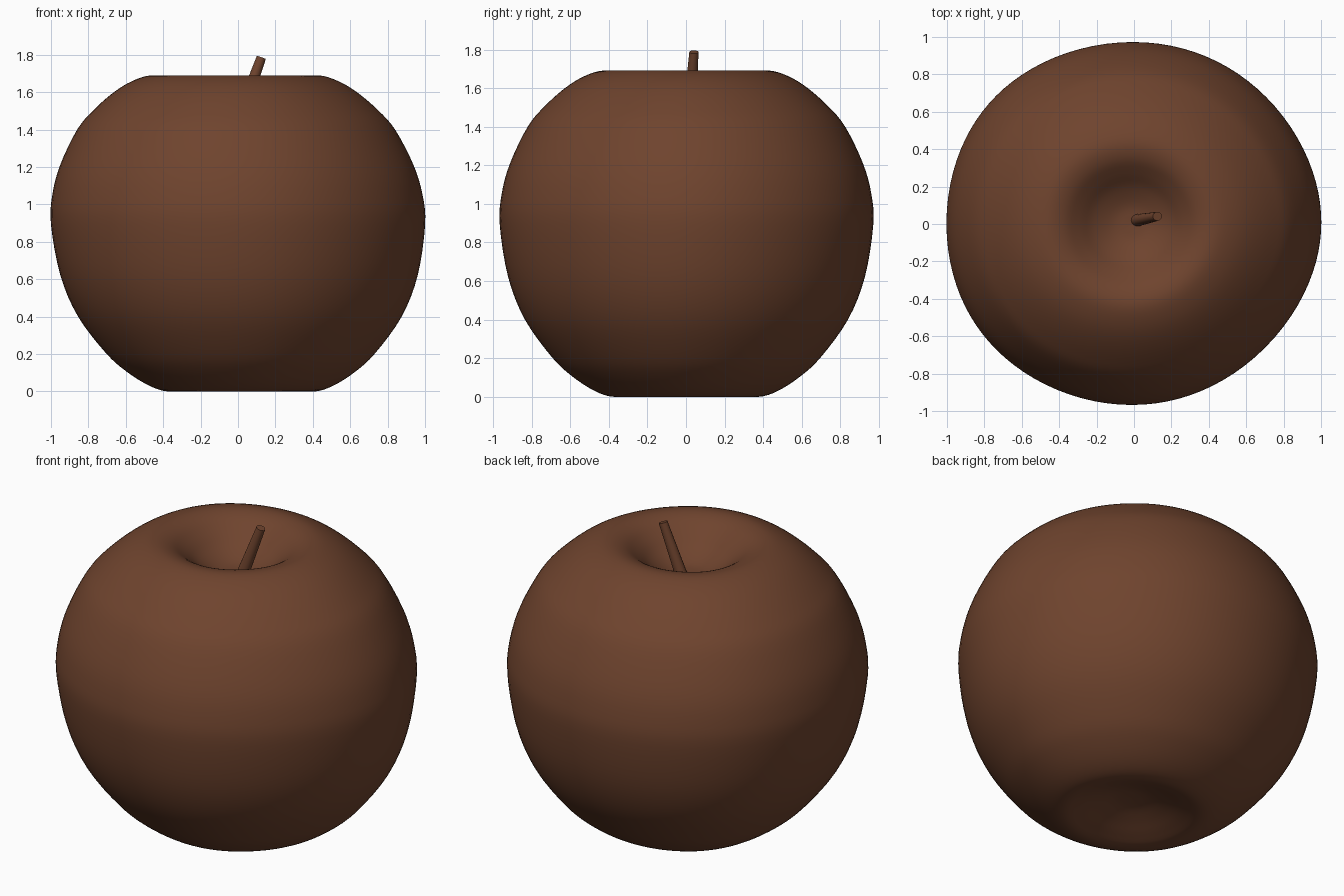
import bpy, bmesh, math
from mathutils import Vector

if "Cube" in bpy.data.objects:
    bpy.data.objects.remove(bpy.data.objects["Cube"], do_unlink=True)

# One warm brown for the whole fruit
COLOUR = (0.158, 0.057, 0.027, 1)
brown = bpy.data.materials.new("warm_brown")
brown.use_nodes = True
brown.diffuse_color = COLOUR
brown.node_tree.nodes["Principled BSDF"].inputs["Base Color"].default_value = COLOUR


def smooth_path(points, steps):
    """Catmull-Rom curve through the given points."""
    pts = [Vector(p) for p in points]
    pts = [2 * pts[0] - pts[1]] + pts + [2 * pts[-1] - pts[-2]]
    path = []
    for a, b, c, d in zip(pts, pts[1:], pts[2:], pts[3:]):
        for i in range(steps):
            t = i / steps
            path.append(0.5 * (2 * b + (c - a) * t + (2 * a - 5 * b + 4 * c - d) * t ** 2
                               + (3 * b - a - 3 * c + d) * t ** 3))
    return path + [pts[-2]]


def loft(name, rings, sharp_angle):
    """Skin a stack of rings, listed bottom to top, and cap both ends."""
    bm = bmesh.new()
    loops = [[bm.verts.new(p) for p in ring] for ring in rings]
    n = len(loops[0])
    for low, high in zip(loops, loops[1:]):
        for i in range(n):
            j = (i + 1) % n
            bm.faces.new((low[i], low[j], high[j], high[i]))
    bm.faces.new(loops[0][::-1])
    bm.faces.new(loops[-1])
    bmesh.ops.recalc_face_normals(bm, faces=bm.faces)
    mesh = bpy.data.meshes.new(name)
    bm.to_mesh(mesh)
    bm.free()
    mesh.materials.append(brown)
    obj = bpy.data.objects.new(name, mesh)
    bpy.context.collection.objects.link(obj)
    bpy.ops.object.select_all(action="DESELECT")
    obj.select_set(True)
    bpy.context.view_layer.objects.active = obj
    bpy.ops.object.shade_smooth_by_angle(angle=math.radians(sharp_angle))


def angles(n):
    return [2 * math.pi * i / n for i in range(n)]


# Fruit body: radius and height from the bottom hollow round to the top hollow
PROFILE = [(0.005, 0.09), (0.1, 0.083), (0.2, 0.055), (0.3, 0.02), (0.39, 0.0),
           (0.49, 0.03), (0.61, 0.105), (0.72, 0.205), (0.865, 0.4), (0.955, 0.62),
           (1.0, 0.89), (0.99, 1.05), (0.945, 1.21), (0.85, 1.4), (0.76, 1.505),
           (0.65, 1.6), (0.55, 1.66), (0.45, 1.69), (0.36, 1.673), (0.28, 1.62),
           (0.2, 1.557), (0.1, 1.51), (0.005, 1.5)]

# Gentle irregular lobes of the outline: (waves round, cosine part, sine part)
LOBES = [(1, -0.01, 0.006), (2, 0.016, 0.0015), (3, 0.006, 0.002), (5, 0.004, -0.0013)]


def outline_point(a):
    """Point where the lobed outline touches the line facing direction a."""
    reach, slide = 0.984, 0
    for k, c, s in LOBES:
        reach += c * math.cos(k * a) + s * math.sin(k * a)
        slide += k * (s * math.cos(k * a) - c * math.sin(k * a))
    return (reach * math.cos(a) - slide * math.sin(a),
            reach * math.sin(a) + slide * math.cos(a))


OUTLINE = [outline_point(a) for a in angles(96)]


def body_ring(radius, height):
    lean = -0.02 * (height - 0.9)
    return [(radius * x + lean, radius * y, height) for x, y in OUTLINE]


loft("fruit_body", [body_ring(*p) for p in smooth_path(PROFILE, 4)], 60)

# Stem: straight, leaning and tapered, with a slanted tip
BASE, TIP = Vector((0.018, 0.02, 1.49)), Vector((0.125, 0.041, 1.787))
rings = []
for t in (0, 0.5, 1):
    p = BASE.lerp(TIP, t)
    r = 0.033 - 0.009 * t
    rings.append([(p.x + r * math.cos(a), p.y + r * math.sin(a),
                   p.z - 0.35 * r * math.cos(a)) for a in angles(16)])
loft("stem", rings, 40)
